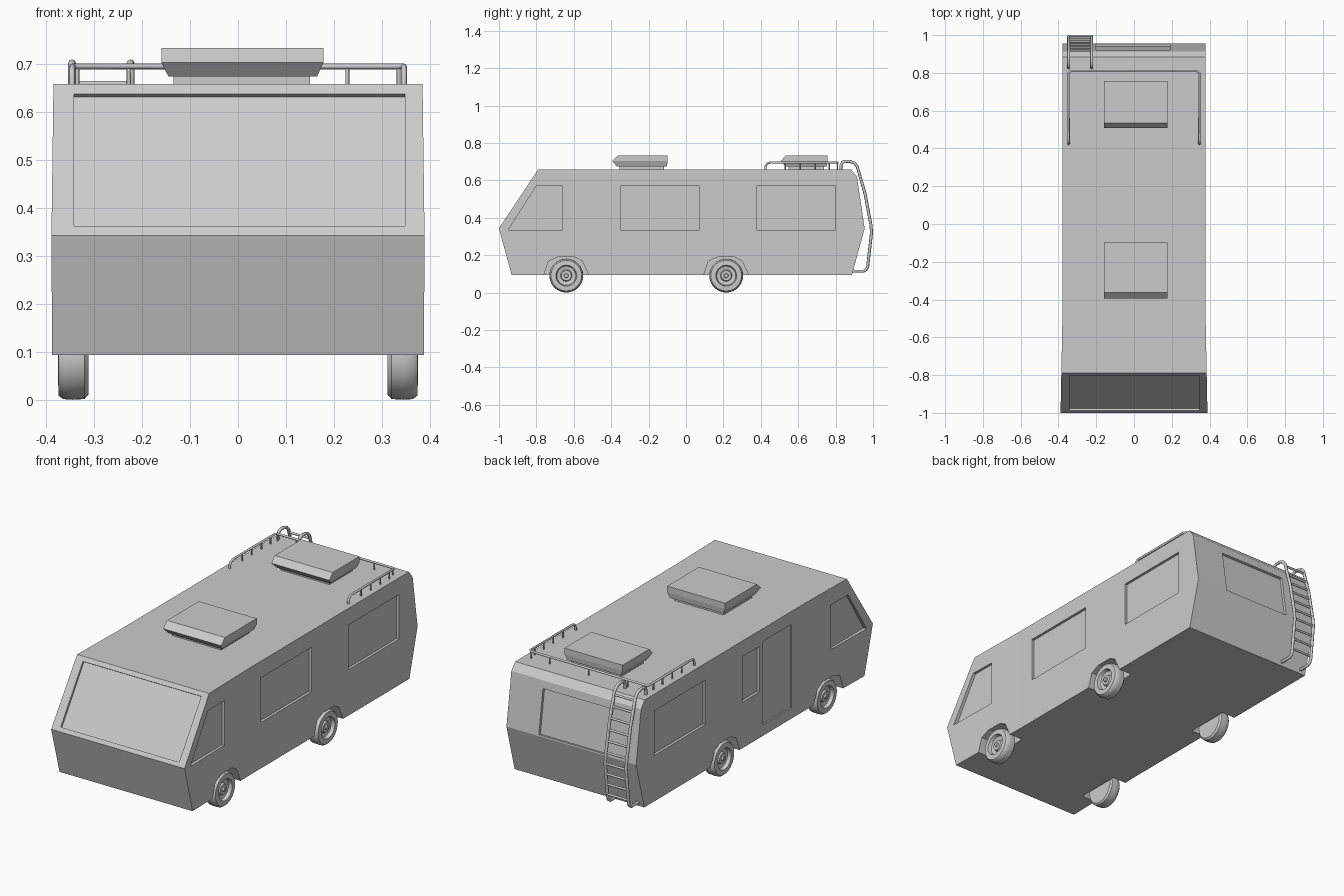
import bpy, bmesh, math
from mathutils import Vector

if "Cube" in bpy.data.objects:
    bpy.data.objects.remove(bpy.data.objects["Cube"])


def finish(name, bm):
    bmesh.ops.recalc_face_normals(bm, faces=bm.faces[:])
    me = bpy.data.meshes.new(name)
    bm.to_mesh(me)
    bm.free()
    ob = bpy.data.objects.new(name, me)
    bpy.context.collection.objects.link(ob)
    return ob


def activate(ob):
    bpy.ops.object.select_all(action='DESELECT')
    ob.select_set(True)
    bpy.context.view_layer.objects.active = ob


def smooth(ob, angle=35):
    activate(ob)
    bpy.ops.object.shade_smooth_by_angle(angle=math.radians(angle))


def prism(bm, pts, x0, x1):
    """Extrude a (y, z) outline from x0 to x1."""
    a = [bm.verts.new((x0, y, z)) for y, z in pts]
    b = [bm.verts.new((x1, y, z)) for y, z in pts]
    bm.faces.new(a)
    bm.faces.new(b[::-1])
    for i in range(len(pts)):
        j = (i + 1) % len(pts)
        bm.faces.new((a[i], a[j], b[j], b[i]))


def loft(bm, rings):
    """Stack of rectangles (x0, x1, y0, y1, z), capped."""
    vs = [[bm.verts.new((x, y, z)) for x, y in ((a, c), (b, c), (b, d), (a, d))]
          for a, b, c, d, z in rings]
    for lo, hi in zip(vs, vs[1:]):
        for i in range(4):
            j = (i + 1) % 4
            bm.faces.new((lo[i], lo[j], hi[j], hi[i]))
    bm.faces.new(vs[0])
    bm.faces.new(vs[-1])


def tubes(name, paths, radius):
    cu = bpy.data.curves.new(name, 'CURVE')
    cu.dimensions = '3D'
    cu.bevel_depth = radius
    cu.bevel_resolution = 2
    cu.use_fill_caps = True
    for path in paths:
        sp = cu.splines.new('POLY')
        sp.points.add(len(path) - 1)
        for p, co in zip(sp.points, path):
            p.co = (*co, 1)
    ob = bpy.data.objects.new(name, cu)
    bpy.context.collection.objects.link(ob)
    activate(ob)
    bpy.ops.object.convert(target='MESH')
    smooth(bpy.context.object, 50)


def rect(y0, y1, z0, z1):
    return [(y0, z0), (y1, z0), (y1, z1), (y0, z1)]


# Body shell: side profile, slightly wider towards the nose
bm = bmesh.new()
half = lambda y: 0.378 + 0.011 * max(0, (-0.45 - y) / 0.55)
nose = [(-0.45, 0.093), (-0.932, 0.093), (-1.0, 0.343), (-0.79, 0.658), (-0.45, 0.658)]
tail = [(0.883, 0.658), (0.914, 0.62), (0.955, 0.343), (0.887, 0.093)]
outline = nose + tail
sides = []
for s in (-1, 1):
    v = [bm.verts.new((s * half(y), y, z)) for y, z in outline]
    bm.faces.new(v[:5])
    bm.faces.new([v[0]] + v[4:])
    sides.append(v)
for i in range(len(outline)):
    j = (i + 1) % len(outline)
    bm.faces.new((sides[0][i], sides[0][j], sides[1][j], sides[1][i]))
body = finish("body", bm)

# Cutters: side windows, door, wheel arches
bm = bmesh.new()
cab = [(-0.95, 0.335), (-0.66, 0.335), (-0.66, 0.57), (-0.80, 0.57)]
back = rect(0.38, 0.80, 0.335, 0.57)
for s in (-1, 1):
    prism(bm, cab, s * 0.370, s * 0.45)
    prism(bm, back, s * 0.364, s * 0.45)
    for c in (-0.64, 0.215):
        arch = [(c - 0.12, 0.05), (c - 0.12, 0.093), (c - 0.095, 0.168), (c - 0.045, 0.19),
                (c + 0.045, 0.19), (c + 0.085, 0.168), (c + 0.12, 0.093), (c + 0.12, 0.05)]
        prism(bm, arch, s * 0.30, s * 0.45)
prism(bm, rect(-0.35, 0.07, 0.335, 0.57), 0.364, 0.45)
prism(bm, rect(-0.07, 0.07, 0.335, 0.575), -0.364, -0.45)
prism(bm, rect(-0.34, -0.10, 0.15, 0.59), -0.370, -0.45)


# Cutters: windscreen and rear window, parallel to their sloped panels
def panel(a, b, z0, z1, x0, x1, depth):
    a, b = Vector(a), Vector(b)
    d = (b - a).normalized()
    n = Vector((-d.y, d.x))
    if n.x * a.x < 0:
        n = -n
    p, q = (a + (b - a) * ((z - a.y) / (b.y - a.y)) for z in (z0, z1))
    prism(bm, [p - n * depth, q - n * depth, q + n * 0.05, p + n * 0.05], x0, x1)


panel(nose[2], nose[3], 0.362, 0.638, -0.342, 0.348, 0.012)
panel(tail[2], tail[1], 0.35, 0.58, -0.20, 0.19, 0.014)
cutter = finish("recess_cutter", bm)
cutter.hide_render = True
mod = body.modifiers.new("recesses", 'BOOLEAN')
mod.operation = 'DIFFERENCE'
mod.solver = 'EXACT'
mod.object = cutter
activate(body)
bpy.ops.object.modifier_apply(modifier=mod.name)
bpy.data.objects.remove(cutter)

# Wheels: lathed tyre, dished rim and hub
section = [(0, 0.312), (0.08, 0.312), (0.089, 0.320), (0.0905, 0.345), (0.089, 0.365),
           (0.082, 0.374), (0.056, 0.375), (0.051, 0.357), (0.031, 0.352),
           (0.027, 0.364), (0.012, 0.364), (0.010, 0.372), (0, 0.372)]
for s, side in ((-1, "left"), (1, "right")):
    for c, end in ((-0.64, "front"), (0.215, "rear")):
        bm = bmesh.new()
        vs = [bm.verts.new((s * x, c, 0.0905 + r)) for r, x in section]
        es = [bm.edges.new(e) for e in zip(vs, vs[1:])]
        bmesh.ops.spin(bm, geom=vs + es, cent=(0, c, 0.0905), axis=(1, 0, 0),
                       angle=2 * math.pi, steps=28)
        bmesh.ops.remove_doubles(bm, verts=bm.verts[:], dist=1e-4)
        smooth(finish(f"{end}_{side}_wheel", bm))

# Roof air conditioners on narrow bases
for name, y0, y1, k in (("front_air_unit", -0.395, -0.098, 0.033),
                        ("rear_air_unit", 0.507, 0.757, 0.027)):
    bm = bmesh.new()
    loft(bm, [(-0.145, 0.165, y0 + 0.025, y1 - 0.004, 0.674),
              (-0.16, 0.178, y0, y1, 0.703),
              (-0.16, 0.178, y0 + k, y1, 0.734)])
    loft(bm, [(-0.135, 0.15, y0 + 0.04, y1 - 0.02, 0.65),
              (-0.135, 0.15, y0 + 0.04, y1 - 0.02, 0.676)])
    finish(name, bm)

# Roof rack: U-shaped rail with posts
zr, xr, yr = 0.695, 0.346, 0.81
end = [(0.424, 0.655), (0.426, 0.675), (0.434, 0.689), (0.45, zr)]
rail = ([(-xr, y, z) for y, z in end] + [(-xr, yr - 0.01, zr), (-xr + 0.01, yr, zr),
        (xr - 0.01, yr, zr), (xr, yr - 0.01, zr)] + [(xr, y, z) for y, z in end[::-1]])
tubes("roof_rail", [rail], 0.006)
feet = [(s * xr, y) for s in (-1, 1) for y in (0.53, 0.61, 0.69, 0.765)]
feet += [(x, yr) for x in (-0.335, -0.228, 0, 0.228, 0.335)]
tubes("rail_posts", [[(x, y, 0.655), (x, y, zr)] for x, y in feet], 0.004)

# Rear ladder: two bent stringers and rungs
xs = (-0.346, -0.224)
bend = [(0.828, 0.655), (0.828, 0.68), (0.835, 0.695), (0.85, 0.702), (0.875, 0.701),
        (0.899, 0.693), (0.915, 0.675), (0.957, 0.53), (0.989, 0.36), (0.992, 0.32),
        (0.972, 0.145), (0.966, 0.125), (0.95, 0.114), (0.88, 0.114)]
tubes("ladder_stringers", [[(x, y, z) for y, z in bend] for x in xs], 0.008)
rungs = []
for i in range(10):
    z = 0.155 + i * 0.056
    for (ya, za), (yb, zb) in zip(bend[5:], bend[6:]):
        if zb <= z < za:
            y = ya + (yb - ya) * (z - za) / (zb - za)
            rungs.append([(xs[0], y, z), (xs[1], y, z)])
tubes("ladder_rungs", rungs, 0.006)
